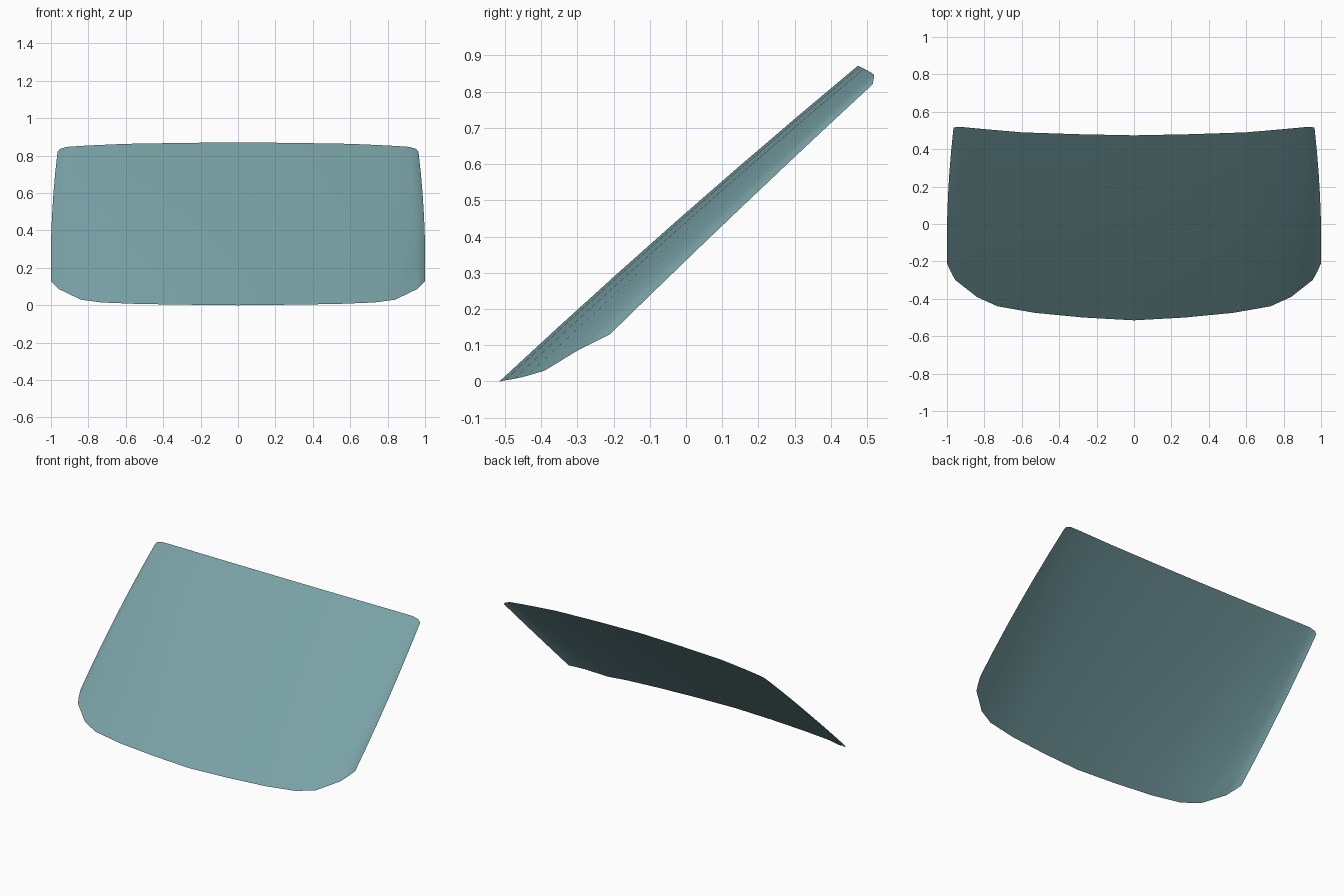
import bpy, bmesh
from mathutils import Vector

if "Cube" in bpy.data.objects:
    bpy.data.objects.remove(bpy.data.objects["Cube"])

# Half-outline stations from centre to side: bottom point, top point
stations = [
    ((0.00, -0.515, 0.000), (0.00, 0.474, 0.871)),
    ((0.27, -0.500, 0.003), (0.30, 0.480, 0.868)),
    ((0.53, -0.475, 0.007), (0.60, 0.490, 0.863)),
    ((0.73, -0.440, 0.015), (0.74, 0.502, 0.857)),
    ((0.84, -0.390, 0.030), (0.84, 0.511, 0.852)),
    ((0.955, -0.300, 0.085), (0.915, 0.518, 0.847)),
    ((0.98, -0.255, 0.108), (0.952, 0.518, 0.836)),
    ((1.00, -0.210, 0.130), (0.965, 0.515, 0.820)),
]
ROWS = 6
bm = bmesh.new()

# Curved glass sheet: loft each station bottom to top with a slight outward bow
grid = []
for bottom, top in stations:
    a, b = Vector(bottom), Vector(top)
    side = (a.x ** 4)
    bow = Vector((0.012 * side, -0.006 * (1 - 0.6 * side), 0.007 * (1 - 0.6 * side)))
    column = []
    for r in range(ROWS + 1):
        t = r / ROWS
        column.append(bm.verts.new(a.lerp(b, t) + bow * 4 * t * (1 - t)))
    grid.append(column)
for c0, c1 in zip(grid, grid[1:]):
    for r in range(ROWS):
        bm.faces.new((c0[r], c1[r], c1[r + 1], c0[r + 1]))

# Mirror the half sheet and weld the centre line
geom = bm.verts[:] + bm.edges[:] + bm.faces[:]
bmesh.ops.mirror(bm, geom=geom, axis='X', merge_dist=0.0005)
bmesh.ops.remove_doubles(bm, verts=bm.verts[:], dist=0.0005)
bmesh.ops.recalc_face_normals(bm, faces=bm.faces[:])
if sum((f.normal.z * f.calc_area() for f in bm.faces)) < 0:
    bmesh.ops.reverse_faces(bm, faces=bm.faces[:])
for f in bm.faces:
    f.smooth = True

mesh = bpy.data.meshes.new("windshield_glass")
bm.to_mesh(mesh)
bm.free()
glass = bpy.data.objects.new("windshield_glass", mesh)
bpy.context.collection.objects.link(glass)

# Tinted glass colour
mat = bpy.data.materials.new("tinted_glass")
mat.diffuse_color = (0.19, 0.36, 0.38, 1)
mat.use_nodes = True
mat.node_tree.nodes["Principled BSDF"].inputs["Base Color"].default_value = mat.diffuse_color
mesh.materials.append(mat)
